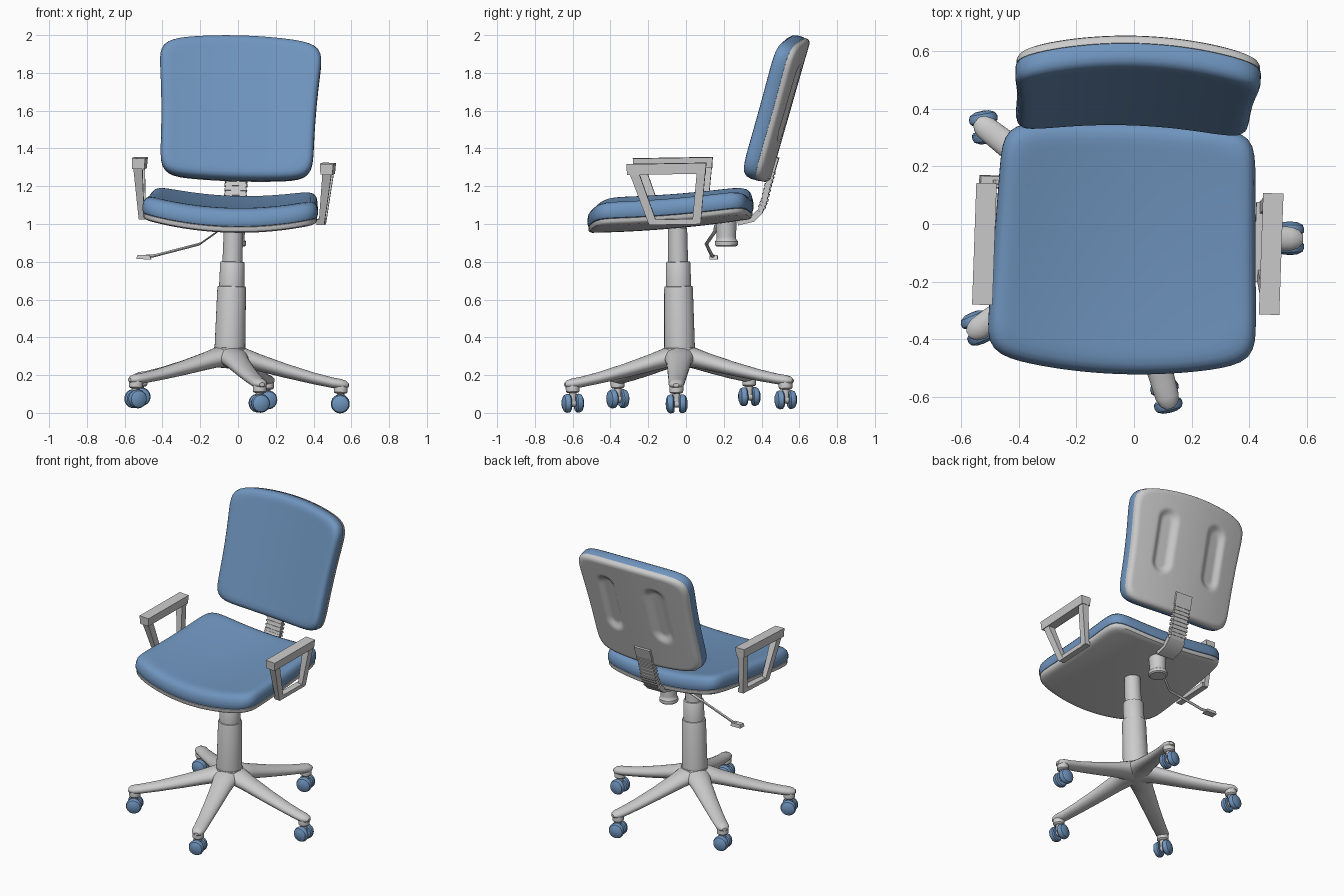
import bpy, bmesh, math
from math import sin, cos, pi, radians
from mathutils import Matrix, Vector

if "Cube" in bpy.data.objects:
    bpy.data.objects.remove(bpy.data.objects["Cube"])

# the whole chair stands slightly turned and tilted
PLACE = (Matrix.Translation((-0.053, -0.028, 0)) @ Matrix.Rotation(radians(1), 4, 'X')
         @ Matrix.Rotation(radians(1.7), 4, 'Y') @ Matrix.Rotation(radians(-2), 4, 'Z'))
blue = bpy.data.materials.new("blue_fabric")
blue.diffuse_color = (0.16, 0.30, 0.52, 1)
blue.use_nodes = True
blue.node_tree.nodes["Principled BSDF"].inputs["Base Color"].default_value = blue.diffuse_color


def finish(name, bm, mat=None, local=Matrix(), angle=35):
    bmesh.ops.recalc_face_normals(bm, faces=bm.faces)
    me = bpy.data.meshes.new(name)
    bm.to_mesh(me)
    bm.free()
    for p in me.polygons:
        p.use_smooth = True
    me.set_sharp_from_angle(angle=radians(angle))
    if mat:
        me.materials.append(mat)
    ob = bpy.data.objects.new(name, me)
    bpy.context.collection.objects.link(ob)
    ob.matrix_world = PLACE @ local
    return ob


def skin(name, rings, **kw):
    """Bridge a list of point rings and cap both ends."""
    bm = bmesh.new()
    vs = [[bm.verts.new(p) for p in r] for r in rings]
    n = len(vs[0])
    for a, b in zip(vs, vs[1:]):
        for i in range(n):
            j = (i + 1) % n
            bm.faces.new((a[i], a[j], b[j], b[i]))
    bm.faces.new(vs[0])
    bm.faces.new(vs[-1])
    return finish(name, bm, **kw)


def lathe(name, prof, n=32, **kw):
    return skin(name, [[(r * cos(2 * pi * i / n), r * sin(2 * pi * i / n), z) for i in range(n)]
                       for r, z in prof], **kw)


def blocks(name, pairs, **kw):
    """Tapered boxes: each is (bottom, top) of (x0, x1, y0, y1, z)."""
    bm = bmesh.new()
    for pair in pairs:
        lo, hi = [[bm.verts.new(p) for p in ((x0, y0, z), (x1, y0, z), (x1, y1, z), (x0, y1, z))]
                  for x0, x1, y0, y1, z in pair]
        bm.faces.new(lo)
        bm.faces.new(hi)
        for i in range(4):
            j = (i + 1) % 4
            bm.faces.new((lo[i], lo[j], hi[j], hi[i]))
    return finish(name, bm, **kw)


def pad(name, outline, prof, warp, n=128, **kw):
    """Stack scaled copies of an outline, then bend them with warp(x, y, h)."""
    base = [outline(2 * pi * (i + .5) / n) for i in range(n)]
    return skin(name, [[warp(x * s, y * s, h) for x, y in base] for s, h in prof], **kw)


def squircle(t, a, b, n):
    r = (abs(cos(t) / a) ** n + abs(sin(t) / b) ** n) ** (-1 / n)
    return r * cos(t), r * sin(t)


def inner(h, top, steps=20):
    return [(0.02 + (top - 0.02) * i / steps, h) for i in range(steps + 1)]


# seat
def seat_outline(t):
    x, y = squircle(t, 0.452, 0.432, 11)
    w = 1 - 0.08 * y
    bow = 1 - (0.13 if y < 0 else 0.05) * (x / 0.45) ** 2
    return x * w, y * bow * (1.02 if y < 0 else 1.0)


def seat_warp(x, y, h):
    y -= 0.033
    return x - .01, y, 0.962 + 0.06 * ((y + 0.47) / 0.87) ** 2 + 0.055 * (x / 0.46) ** 2 + h


pad("seat_pan", seat_outline, inner(0, .95) + [(.985, .006), (.995, .015), (.995, .03)]
    + inner(.034, .97, 8)[::-1], seat_warp)
pad("seat_cushion", seat_outline, inner(.03, .97, 8) + [(.995, .034), (1.005, .045), (1.005, .07),
    (.99, .098), (.96, .116), (.92, .125), (.87, .129)] + inner(.13, .82)[::-1],
    seat_warp, mat=blue)


# backrest
def back_outline(t):
    x, v = squircle(t, 0.41, 0.395, 9)
    bow = 1 - (0.085 if v > 0 else 0.05) * (x / 0.4) ** 2
    return x * (1 + 0.1 * v + 0.22 * v * v), v * bow


LEAN = radians(17)


def back_warp(x, v, h):
    if h < 0.004:  # two long dents in the rear face
        d = math.hypot(abs(x) - 0.19, max(0, abs(v - 0.05) - 0.14))
        k = min(1, max(0, (0.08 - d) / 0.05))
        h += 0.024 * k * k * (3 - 2 * k)
    y = 0.607 + sin(LEAN) * v - cos(LEAN) * h - 0.05 * (x / 0.42) ** 2
    return x - .008, y, 1.588 + cos(LEAN) * v + sin(LEAN) * h


pad("back_shell", back_outline, inner(0, .94, 34) + [(.975, .006), (.992, .016), (.995, .033)]
    + inner(.034, .97, 8)[::-1], back_warp)
pad("back_cushion", back_outline, inner(.032, .97, 8) + [(.99, .034), (1, .042), (1, .075),
    (.988, .094), (.96, .107), (.92, .113)] + inner(.115, .87)[::-1], back_warp, mat=blue)

# back support strip with fine ribs
path = [(.32, 1.005), (.40, 1.022), (.44, 1.06), (.464, 1.12), (.484, 1.2), (.506, 1.27), (.53, 1.345)]
pts = [Vector((-.01, y, z)) for y, z in path]


def normal(i):
    d = (pts[min(i + 1, len(pts) - 1)] - pts[max(i - 1, 0)]).normalized()
    return Vector((0, -d.z, d.y))


def strip_ring(c, nrm, w, t):
    return [c + Vector((sx * w, 0, 0)) + nrm * (sy * t) for sx, sy in ((-1, -1), (1, -1), (1, 1), (-1, 1))]


skin("back_support", [strip_ring(p, normal(i), .054, .014) for i, p in enumerate(pts)], angle=25)
skin("back_mount", [strip_ring(p, normal(5), .062, .015) for p in pts[5:]])
skin("seat_mount", [strip_ring(pts[i], normal(i), .062, .016) for i in (0, 1, 2)])
for k in range(9):
    f = 2.4 + k * 2.5 / 8
    i = int(f)
    c = pts[i].lerp(pts[i + 1], f - i)
    d = (pts[i + 1] - pts[i]).normalized()
    skin(f"support_rib_{k + 1}", [strip_ring(c + d * s, Vector((0, -d.z, d.y)), .06, .019)
                                  for s in (-.006, .006)])

# gas column
lathe("column", [(.06, .25), (.082, .34), (.081, .36), (.076, .66), (.073, .67), (.067, .672), (.065, .795),
                 (.062, .80), (.053, .802), (.051, .98)])

# tension knob
lathe("tension_knob", [(.055, 1.01), (.055, .99), (.051, .93), (.052, .915), (.06, .905), (.06, .885),
                       (.052, .878), (.01, .878)], local=Matrix.Translation((0, .258, 0)))

# height lever
lever = [(-.06, .2, .985), (-.09, .195, .955), (-.18, .145, .887), (-.42, .165, .817), (-.47, .175, .812)]
skin("lever", [[(x + .004 * sin(a), y + .009 * cos(a), z + .009 * sin(a))
                for a in [2 * pi * i / 10 for i in range(10)]] for x, y, z in lever])
blocks("lever_paddle", [((-.515, -.435, .15, .195, .797), (-.51, -.445, .153, .192, .819))])

# armrests
for side, name in ((-1, "left"), (1, "right")):
    def span(a, b, y0, y1, z):
        return side * a - .007, side * b - .007, y0, y1, z
    blocks(name + "_armrest", [
        (span(.467, .53, -.244, .172, 1.28), span(.463, .534, -.247, .175, 1.337)),   # pad
        (span(.462, .492, -.135, -.09, 1.015), span(.477, .525, -.23, -.18, 1.285)),  # front leg
        (span(.462, .492, .095, .14, 1.015), span(.477, .525, .125, .17, 1.285)),     # rear leg
        (span(.45, .491, -.13, .135, 1.012), span(.45, .493, -.14, .138, 1.04))])     # foot bar

# star base with twin-wheel casters
lathe("base_hub", [(.03, .245), (.06, .245), (.09, .265), (.097, .295), (.085, .345), (.06, .352)])
arm = [(0, .29, .1, .055), (.08, .293, .078, .053), (.16, .27, .066, .046), (.3, .232, .056, .038),
       (.45, .196, .047, .031), (.55, .176, .043, .028), (.595, .17, .041, .027), (.62, .168, .032, .021),
       (.635, .166, .015, .01)]
half_wheel = [(.004, .012), (.042, .013), (.049, .02), (.05, .034), (.044, .047), (.025, .056), (.004, .058)]
swivel = (2, 15, 12, 25, 15)
for k in range(5):
    turn = Matrix.Rotation(radians(72 * k), 4, 'Z')
    skin(f"base_arm_{k + 1}", [[(u, w * cos(a), z + h * sin(a)) for a in [2 * pi * i / 24 for i in range(24)]]
                               for u, z, w, h in arm], local=turn)
    end = turn @ Matrix.Translation((.593, 0, 0))
    lathe(f"caster_socket_{k + 1}", [(.02, .178), (.034, .17), (.037, .16), (.036, .128),
                                     (.03, .122), (.02, .12), (.018, .065), (.004, .06)], n=24, local=end)
    axle = (end @ Matrix.Rotation(radians(swivel[k] - 72 * k), 4, 'Z')
            @ Matrix.Translation((0, 0, .066)) @ Matrix.Rotation(pi / 2, 4, 'X'))
    lathe(f"caster_axle_{k + 1}", [(.02, -.02), (.02, .02)], n=16, local=axle)
    for s, tag in ((1, "a"), (-1, "b")):
        lathe(f"wheel_{k + 1}{tag}", [(r, s * z) for r, z in half_wheel], n=24, local=axle, mat=blue)
